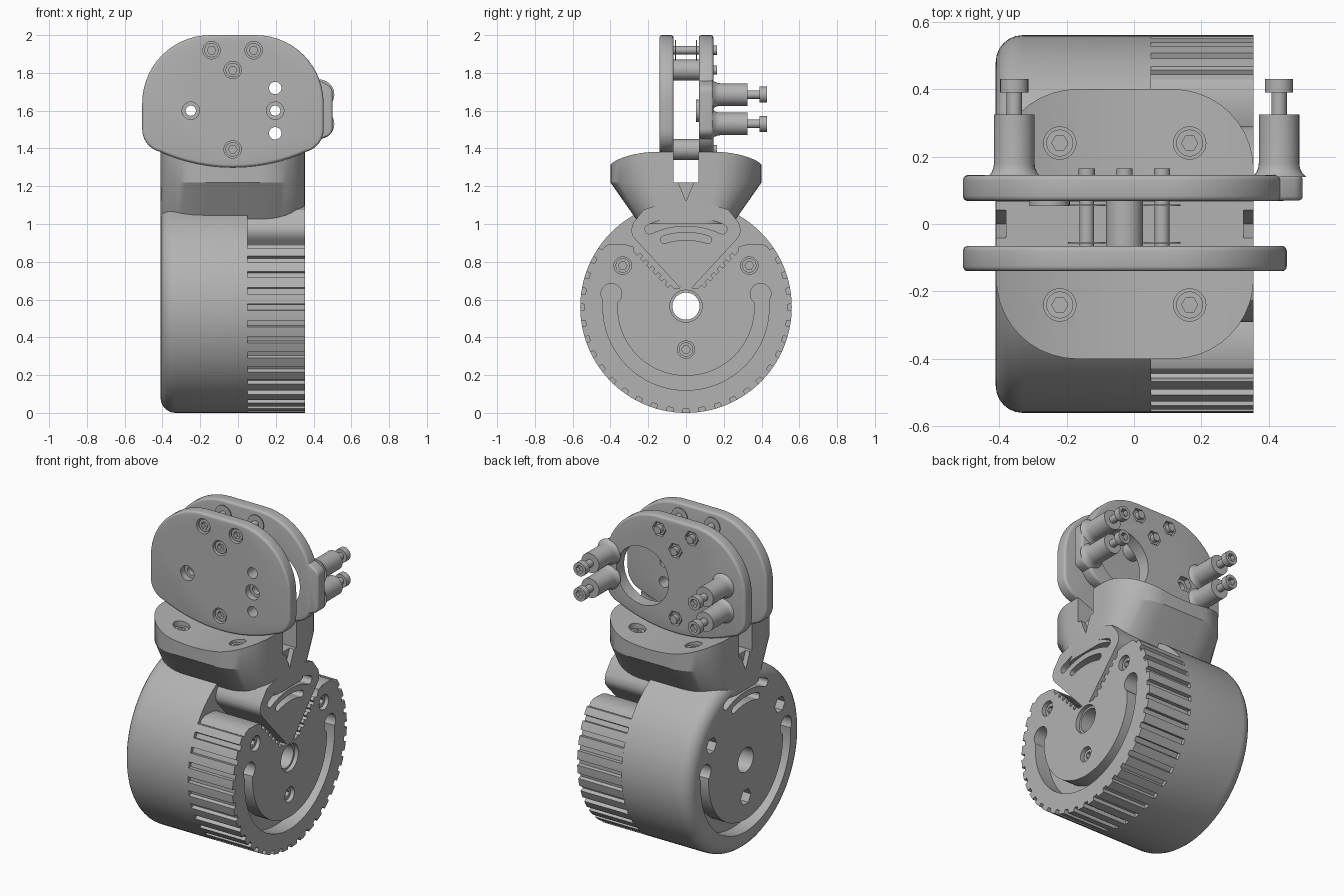
import bpy, bmesh
from math import sin, cos, pi, radians, hypot

if "Cube" in bpy.data.objects:
    bpy.data.objects.remove(bpy.data.objects["Cube"], do_unlink=True)

grey = bpy.data.materials.new("plain_grey")
grey.use_nodes = True
grey.diffuse_color = (0.45, 0.45, 0.45, 1)
grey.node_tree.nodes["Principled BSDF"].inputs["Base Color"].default_value = grey.diffuse_color
parts = []
MID = -0.027      # middle of the neck and plates in x
HUB = 0.56        # wheel centre height and radius


def place(axis, u, v, w):
    return {"x": (w, u, v), "y": (u, w, v), "z": (u, v, w)}[axis]


def loft(name, axis, rings, cutter=False):
    """Skin a list of (points, offset) cross-sections along an axis."""
    bm = bmesh.new()
    loops = [[bm.verts.new(place(axis, u, v, w)) for u, v in pts] for pts, w in rings]
    n = len(loops[0])
    for a, b in zip(loops, loops[1:]):
        for i in range(n):
            bm.faces.new((a[i], a[(i + 1) % n], b[(i + 1) % n], b[i]))
    bm.faces.new(loops[0])
    bm.faces.new(loops[-1])
    bmesh.ops.recalc_face_normals(bm, faces=bm.faces)
    me = bpy.data.meshes.new(name)
    bm.to_mesh(me)
    bm.free()
    ob = bpy.data.objects.new(name, me)
    bpy.context.scene.collection.objects.link(ob)
    if cutter:
        ob.hide_render = True
    else:
        me.materials.append(grey)
        parts.append(ob)
    return ob


def prism(name, axis, pts, a, b, cutter=False):
    return loft(name, axis, [(pts, a), (pts, b)], cutter)


def arc(u, v, r, a0, a1, n):
    return [(u + r * cos(radians(a0 + (a1 - a0) * i / n)),
             v + r * sin(radians(a0 + (a1 - a0) * i / n))) for i in range(n + 1)]


def circle(u, v, r, n=32):
    return arc(u, v, r, 0, 360, n)[:-1]


def band(r, half, a0, a1):
    """Curved slot with round ends, about the wheel centre."""
    e0, e1 = arc(0, HUB, r, a0, a1, 1)
    return (arc(0, HUB, r + half, a0, a1, 40) + arc(*e1, half, a1, a1 + 180, 8)[1:-1]
            + arc(0, HUB, r - half, a1, a0, 40) + arc(*e0, half, a0 + 180, a0 + 360, 8)[1:-1])


def cut(ob, cutters, bevel=0):
    """Bevel the rims, subtract the cutters and bake the result."""
    if bevel:
        m = ob.modifiers.new("bevel", "BEVEL")
        m.width, m.segments, m.limit_method, m.angle_limit = bevel, 4, "ANGLE", radians(60)
    for c in cutters:
        m = ob.modifiers.new("cut", "BOOLEAN")
        m.operation, m.solver, m.object = "DIFFERENCE", "EXACT", c
    bpy.context.view_layer.update()
    baked = bpy.data.meshes.new_from_object(ob.evaluated_get(bpy.context.evaluated_depsgraph_get()))
    ob.modifiers.clear()
    ob.data = baked
    for c in cutters:
        bpy.data.objects.remove(c, do_unlink=True)


def hole(axis, u, v, r, a, b, n=32):
    return prism("hole_cutter", axis, circle(u, v, r, n), a, b, True)


def bolt(name, axis, u, v, r, base, top):
    """Round head with a hexagonal socket sunk into its top."""
    n, hexagon = 24, []
    for i in range(n):
        t = 2 * pi * i / n
        k = r * 0.52 / cos(t % (pi / 3) - pi / 6)
        hexagon.append((u + k * cos(t), v + k * sin(t)))
    rim = circle(u, v, r, n)
    loft(name, axis, [(rim, base), (rim, top), (hexagon, top), (hexagon, base + (top - base) * 0.3)])


# Wheel drum with a rounded outer edge
wheel_bolts = [(-0.335, 0.78), (0.335, 0.78), (0, 0.335)]
rings = [(circle(0, HUB, HUB - 0.08 + 0.08 * sin(radians(a)), 96), -0.33 - 0.08 * cos(radians(a)))
         for a in range(0, 91, 15)]
drum = loft("wheel_drum", "x", rings + [(circle(0, HUB, HUB, 96), 0.05)])


def face_cutters(a, b):
    """U-shaped groove with enlarged ends."""
    ends = [hole("x", s * 0.395, 0.63, 0.055, a, b) for s in (-1, 1)]
    return [prism("groove_cutter", "x", band(0.402, 0.038, 170, 370), a, b, True)] + ends


def slot_cutters(a, b):
    return [prism("slot_cutter", "x", band(0.455, 0.025, 65, 115), a, b, True),
            prism("slot_cutter", "x", band(0.375, 0.02, 72, 108), a, b, True)]


cut(drum, face_cutters(-0.5, -0.32) + slot_cutters(-0.5, -0.33)
    + [hole("x", 0, HUB + 0.005, 0.075, -0.5, 0.1)]
    + [hole("x", y, z, 0.05, -0.5, -0.33, 6) for y, z in wheel_bolts])

# Grooved pulley side of the wheel
profile, teeth = [], 40
for i in range(teeth):
    for f, r in ((0, HUB), (0.3, HUB), (0.6, HUB), (0.63, 0.537), (0.97, 0.537)):
        t = 2 * pi * (i + f - 0.8) / teeth - pi / 2
        profile.append((r * cos(t), HUB + r * sin(t)))
pulley = prism("wheel_pulley", "x", profile, 0.05, 0.355)
edge = []
for i in range(6):
    for f, d in ((0, 0), (0.5, 0), (0.55, 0.02), (0.95, 0.02)):
        t = (i + f) / 6
        edge.append((0.065 + 0.195 * t + d * 0.7, 0.66 + 0.205 * t - d * 0.7))
edge += [(0.28, 0.88), (0.32, 0.892), (0.4, 0.895), (0.46, 0.87), (0.7, 0.87), (0.7, 1.3)]
notch = edge + [(-y, z) for y, z in reversed(edge)]
cut(pulley, [prism("notch_cutter", "x", notch, 0.04, 0.5, True)] + face_cutters(0.26, 0.5)
    + [hole("x", 0, HUB + 0.005, 0.085, 0.33, 0.5), hole("x", 0, HUB + 0.005, 0.072, 0.04, 0.5)]
    + [hole("x", y, z, 0.046, 0.31, 0.5) for y, z in wheel_bolts])
for y, z in wheel_bolts:
    bolt("wheel_bolt", "x", y, z, 0.038, 0.29, 0.335)

# Fan-shaped stop hanging into the notch
fan = [(0.03, 0.66), (0.265, 0.915), (0.285, 0.94), (0.29, 0.97), (0.28, 1.005), (0.225, 1.075), (0.19, 1.087)]
fan += [(0.1, 1.111), (0, 1.12)]
stop = prism("fan_stop", "x", fan + [(-y, z) for y, z in reversed(fan[:-1])], 0.05, 0.355)
cut(stop, slot_cutters(0.25, 0.5))

# Neck: rounded block, tapering down, with a saddle-shaped top
def neck_plan(depth):
    pts = []
    for k, (sx, sy) in enumerate(((1, 1), (-1, 1), (-1, -1), (1, -1))):
        pts += arc(sx * 0.142, sy * 0.16, 0.24, 90 * k, 90 * k + 90, 10)
    return [(MID + x, y * depth / 0.4) for x, y in pts]


neck = loft("neck", "z", [(neck_plan(0.246), 1.0), (neck_plan(0.4), 1.22), (neck_plan(0.4), 1.45)])
neck_bolts = [(x, y) for x in (-0.22, 0.165) for y in (-0.24, 0.24)]
slot = [(-0.065, 1.22), (0.065, 1.22), (0.065, 1.6), (-0.065, 1.6)]
vee = [(-0.045, 1.23), (0, 1.12), (0.045, 1.23)]
cut(neck, [hole("y", MID, 2.24, 0.94, -0.6, 0.6, 160),
           prism("slot_cutter", "x", slot, -0.6, 0.6, True),
           prism("vee_cutter", "x", vee, -0.6, -0.38, True),
           prism("vee_cutter", "x", vee, 0.325, 0.6, True)]
    + [hole("z", x, y, 0.048, 1.26, 1.6) for x, y in neck_bolts])
for x, y in neck_bolts:
    bolt("neck_bolt", "z", x, y, 0.04, 1.25, 1.3)

# Pair of upright plates
half = (arc(0, 2.24, 0.94, -90, -66, 8) + arc(0.36, 1.5, 0.12, -72, 0, 8) + arc(0.12, 1.64, 0.36, 0, 90, 14))
outline = [(MID + x, z) for x, z in half] + [(MID - x, z) for x, z in reversed(half[1:])]
plate_bolts = [(-0.14, 1.92), (0.083, 1.92), (-0.028, 1.815), (-0.028, 1.395)]
front = prism("front_plate", "y", outline, -0.14, -0.065)
back = prism("back_plate", "y", outline, 0.068, 0.145)
cut(front, [hole("y", x, z, 0.046, -0.3, -0.1) for x, z in plate_bolts + [(-0.25, 1.6), (0.197, 1.6)]]
    + [hole("y", x, 1.6, 0.027, -0.3, 0) for x in (-0.25, 0.197)]
    + [hole("y", 0.197, z, 0.033, -0.3, 0) for z in (1.48, 1.72)], 0.015)
cut(back, [hole("y", 0.197, 1.6, 0.18, 0, 0.3, 64), hole("y", -0.25, 1.6, 0.027, 0, 0.3),
           hole("y", -0.25, 1.6, 0.05, 0.11, 0.3, 6)]
    + [hole("y", x, z, 0.047, 0.115, 0.3, 6) for x, z in plate_bolts], 0.015)

# Bolts through the plates, their nuts, ends and spacers
for i, (x, z) in enumerate(plate_bolts):
    bolt("plate_bolt", "y", x, z, 0.038, -0.09, -0.13)
    prism("plate_nut", "y", circle(x, z, 0.039, 6), 0.1, 0.138)
    prism("bolt_end", "y", circle(x, z, 0.024), 0.1, 0.164)
    prism("spacer", "y", circle(x, z, 0.022 if i < 2 else 0.055), -0.07, 0.075)
    if i < 2:
        for y in (-0.058, 0.053):
            prism("spacer_flange", "y", circle(x, z, 0.055), y, y + 0.005)
washer = prism("washer", "y", circle(-0.25, 1.6, 0.06), 0.053, 0.069)
cut(washer, [hole("y", -0.25, 1.6, 0.027, 0, 0.2)])

# Side ear on the back plate
ear = [(0.37, 1.45), (0.44, 1.45)] + arc(0.455, 1.505, 0.045, -60, 0, 5)
ear += arc(0.455, 1.695, 0.045, 0, 65, 5) + [(0.43, 1.76), (0.38, 1.77)]
ear_part = prism("plate_ear", "y", ear, 0.07, 0.144)
cut(ear_part, [hole("y", 0.197, 1.6, 0.18, 0, 0.3, 64)], 0.012)

# Standoff posts with flared feet and cap screws
for x in (-0.355, 0.43):
    for z in (1.53, 1.685):
        foot = [(0.08, 0.14), (0.068, 0.152), (0.062, 0.165), (0.06, 0.18), (0.06, 0.325)]
        loft("standoff", "y", [(circle(x, z, r), y) for r, y in foot])
        prism("screw_shank", "y", circle(x, z, 0.023, 20), 0.32, 0.4)
        bolt("screw_head", "y", x, z, 0.042, 0.39, 0.43)

# Smooth shading with crisp edges
bpy.ops.object.select_all(action="DESELECT")
for ob in parts:
    ob.select_set(True)
bpy.context.view_layer.objects.active = parts[0]
bpy.ops.object.shade_smooth_by_angle(angle=radians(30))
